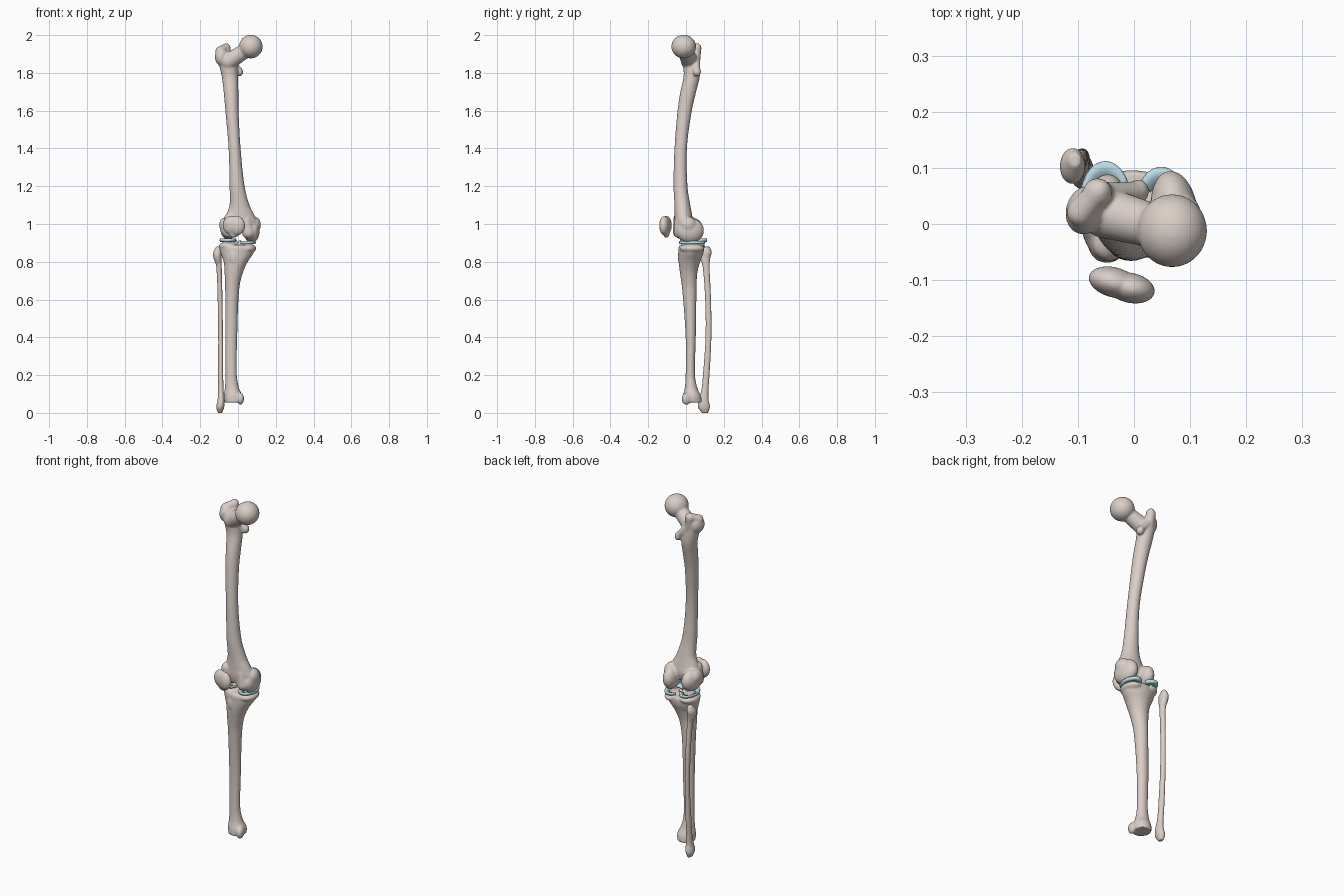
import bpy, bmesh, math
from mathutils import Vector, Matrix


def material(name, rgb):
    m = bpy.data.materials.new(name)
    m.diffuse_color = (*rgb, 1)
    return m


BONE = material("bone", (0.70, 0.62, 0.57))
CARTILAGE = material("cartilage", (0.50, 0.72, 0.80))


def blob(bm, c, r, turn=0):
    """Ellipsoid, turned about z in degrees."""
    m = (Matrix.Translation(c) @ Matrix.Rotation(math.radians(turn), 4, 'Z')
         @ Matrix.Diagonal((*r, 1)))
    bmesh.ops.create_uvsphere(bm, u_segments=24, v_segments=16, radius=1, matrix=m)


def ridge(bm, a, b, ra, rb, n=10):
    """Tapered rod made of overlapping balls."""
    a, b = Vector(a), Vector(b)
    for i in range(n + 1):
        t = i / n
        blob(bm, a.lerp(b, t), (ra + (rb - ra) * t,) * 3)


def loft(bm, secs, steps=6, seg=28):
    """Smooth loft through sections (z, x, y, rx, ry)."""
    s = [Vector(p) for p in secs]
    last = len(s) - 1

    def slope(i):
        a, b = s[max(i - 1, 0)], s[min(i + 1, last)]
        return (b - a) / (b[0] - a[0])

    pts = []
    for i in range(last):
        h = s[i + 1][0] - s[i][0]
        for k in range(steps):
            t = k / steps
            pts.append(s[i] * (2*t**3 - 3*t*t + 1) + slope(i) * h * (t**3 - 2*t*t + t)
                       + s[i + 1] * (3*t*t - 2*t**3) + slope(i + 1) * h * (t**3 - t*t))
    pts.append(s[-1])
    rings = []
    for z, x, y, rx, ry in pts:
        rings.append([bm.verts.new((x + rx * math.cos(2*math.pi*j/seg),
                                    y + ry * math.sin(2*math.pi*j/seg), z))
                      for j in range(seg)])
    faces = [bm.faces.new(rings[0]), bm.faces.new(rings[-1])]
    for a, b in zip(rings, rings[1:]):
        for j in range(seg):
            k = (j + 1) % seg
            faces.append(bm.faces.new((a[j], a[k], b[k], b[j])))
    bmesh.ops.recalc_face_normals(bm, faces=faces)


def finish(bm, name, mat, voxel=0.005, smooth=6):
    me = bpy.data.meshes.new(name)
    bm.to_mesh(me)
    bm.free()
    ob = bpy.data.objects.new(name, me)
    bpy.context.collection.objects.link(ob)
    me.materials.append(mat)
    me.polygons.foreach_set("use_smooth", [True] * len(me.polygons))
    if voxel:
        r = ob.modifiers.new("fuse", 'REMESH')
        r.mode = 'VOXEL'
        r.voxel_size = voxel
        r.use_smooth_shade = True
        sm = ob.modifiers.new("soften", 'SMOOTH')
        sm.factor = 0.5
        sm.iterations = smooth
    return ob


# Thigh bone: bowed shaft
bm = bmesh.new()
loft(bm, [(1.89, -.062, .03, .045, .04), (1.85, -.054, .03, .048, .044),
          (1.78, -.043, .03, .043, .043), (1.70, -.037, .012, .039, .042),
          (1.60, -.032, -.007, .035, .038), (1.40, -.018, -.028, .032, .033),
          (1.20, -.005, -.029, .040, .037), (1.10, .008, -.019, .053, .042),
          (1.04, .012, -.013, .078, .047), (1.00, .012, -.010, .092, .050),
          (.96, .012, -.012, .085, .040)])
# Ball head and neck
blob(bm, (.068, -.012, 1.939), (.0625, .0655, .0625))
ridge(bm, (-.05, .02, 1.86), (.05, -.008, 1.925), .046, .038)
# Greater and lesser trochanters with the crest between
blob(bm, (-.085, .025, 1.885), (.036, .045, .05), -20)
ridge(bm, (-.095, .02, 1.915), (-.062, .06, 1.936), .025, .021)
ridge(bm, (-.065, .056, 1.93), (-.055, .05, 1.85), .026, .024)
ridge(bm, (-.05, .055, 1.87), (.005, .056, 1.81), .02, .02)
blob(bm, (.008, .058, 1.805), (.019, .022, .024))
# Condyles, epicondyles and front groove lips
blob(bm, (.072, .022, .965), (.042, .074, .066), 8)
blob(bm, (-.052, .016, .978), (.042, .074, .061), -6)
blob(bm, (.085, .01, .995), (.036, .045, .045))
blob(bm, (-.066, .01, .995), (.034, .045, .04))
ridge(bm, (-.045, -.038, 1.03), (-.048, -.036, .96), .028, .034)
ridge(bm, (.045, -.034, 1.02), (.055, -.03, .955), .026, .034)
finish(bm, "thigh_bone", BONE)

# Kneecap
bm = bmesh.new()
blob(bm, (-.036, -.104, .993), (.046, .027, .050), -15)
blob(bm, (-.006, -.114, .991), (.044, .027, .051), -12)
blob(bm, (-.022, -.104, .953), (.028, .017, .026))
finish(bm, "kneecap", BONE, .004)

# Shin bone shaft
bm = bmesh.new()
loft(bm, [(.055, -.026, .033, .046, .052), (.09, -.026, .031, .049, .048),
          (.13, -.032, .027, .038, .034), (.20, -.036, .023, .030, .025),
          (.40, -.036, .025, .032, .027), (.65, -.031, .018, .037, .038),
          (.74, -.023, .014, .048, .046), (.80, -.012, .018, .064, .057),
          (.845, -.005, .026, .087, .066), (.875, -.003, .028, .094, .068),
          (.890, -.003, .030, .086, .062)])
# Plateau halves, eminence, tuberosity and inner ankle
blob(bm, (-.05, .036, .882), (.052, .066, .026))
blob(bm, (.047, .032, .870), (.050, .066, .026))
blob(bm, (-.012, .032, .900), (.009, .014, .022))
blob(bm, (.010, .032, .896), (.009, .014, .022))
blob(bm, (-.022, -.026, .825), (.024, .018, .045))
blob(bm, (.014, .002, .075), (.018, .026, .032))
finish(bm, "shin_bone", BONE)

# Calf bone
bm = bmesh.new()
loft(bm, [(-.001, -.095, .100, .011, .016), (.03, -.094, .095, .021, .032),
          (.07, -.090, .094, .018, .026), (.12, -.091, .100, .015, .019),
          (.20, -.092, .107, .014, .018), (.40, -.092, .119, .013, .016),
          (.60, -.095, .117, .013, .016), (.78, -.101, .106, .015, .019),
          (.82, -.109, .101, .021, .028), (.85, -.109, .105, .022, .031),
          (.880, -.105, .114, .011, .013)])
finish(bm, "calf_bone", BONE, .004)


# Menisci: C-shaped wedges open towards the middle of the knee
def meniscus(name, c, rx, ry, open_deg, gap, n=40):
    bm = bmesh.new()
    wedge = [(1.0, -.008), (1.03, 0), (1.0, .009), (.78, .003), (.55, -.003), (.55, -.006)]
    rings = []
    for i in range(n + 1):
        a = math.radians(open_deg + gap + (360 - 2 * gap) * i / n)
        rings.append([bm.verts.new((c[0] + rx * s * math.cos(a),
                                    c[1] + ry * s * math.sin(a), c[2] + h)) for s, h in wedge])
    bm.faces.new(rings[0])
    bm.faces.new(rings[-1])
    for a, b in zip(rings, rings[1:]):
        for j in range(len(wedge)):
            k = (j + 1) % len(wedge)
            bm.faces.new((a[j], a[k], b[k], b[j]))
    bmesh.ops.recalc_face_normals(bm, faces=bm.faces)
    finish(bm, name, CARTILAGE, voxel=0)


meniscus("outer_meniscus", (-.051, .040, .914), .045, .070, 0, 30)
meniscus("inner_meniscus", (.048, .032, .901), .045, .068, 180, 40)
